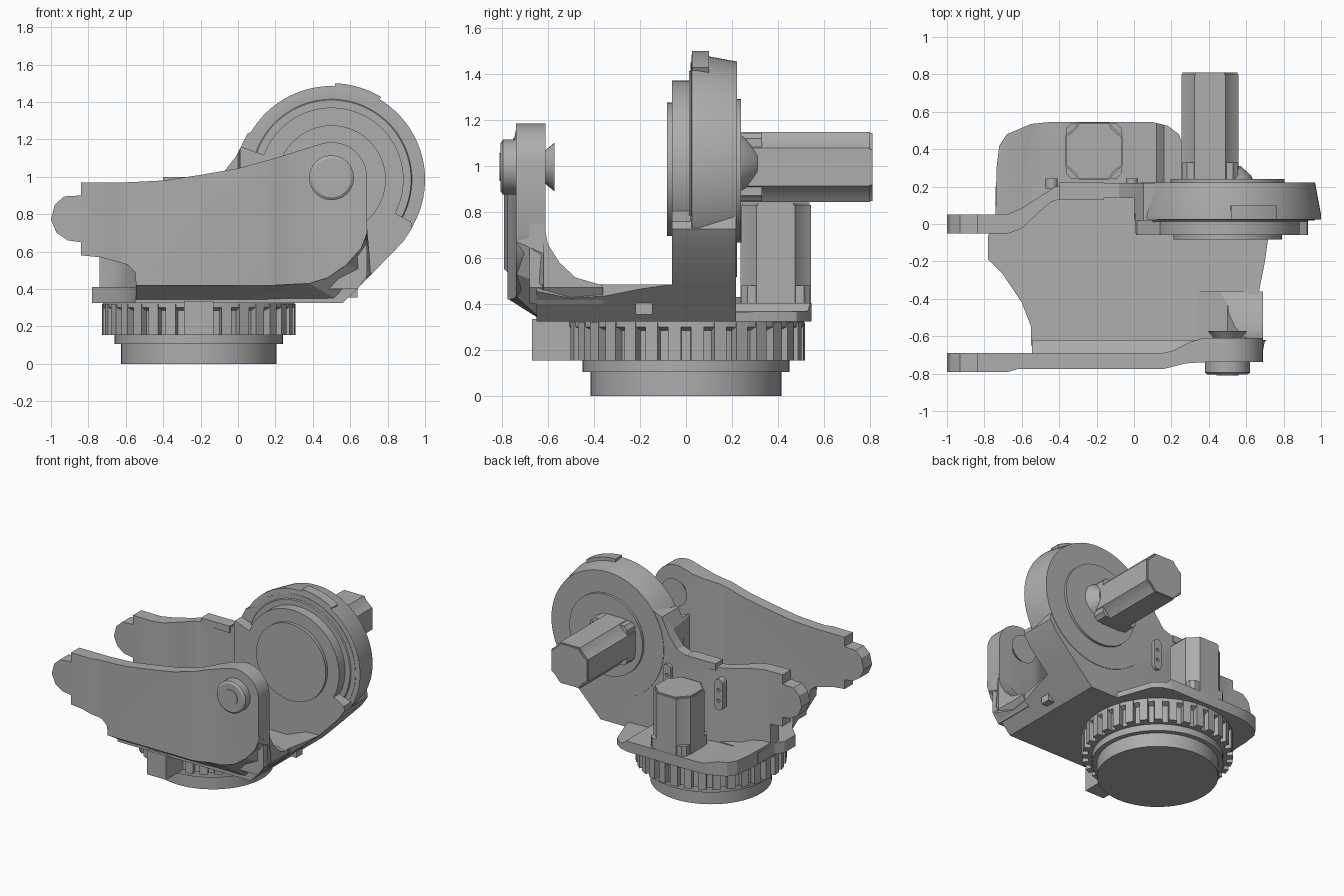
import bpy, bmesh
from math import sin, cos, radians, tau

if "Cube" in bpy.data.objects:
    bpy.data.objects.remove(bpy.data.objects["Cube"])

grey = bpy.data.materials.new("machined_grey")
grey.use_nodes = True
grey.diffuse_color = (0.42, 0.42, 0.42, 1)
grey.node_tree.nodes["Principled BSDF"].inputs["Base Color"].default_value = grey.diffuse_color
parts = []


def place(axis, u, v, t):
    """Map a flat point (u, v) at depth t along the axis to space."""
    return {"x": (t, u, v), "y": (u, t, v), "z": (u, v, t)}[axis]


def loft(name, rings):
    """Solid skin through equal rings of points, capped at both ends."""
    bm = bmesh.new()
    rows = [[bm.verts.new(p) for p in ring] for ring in rings]
    n = len(rows[0])
    for a, b in zip(rows, rows[1:]):
        for i in range(n):
            bm.faces.new((a[i], a[(i + 1) % n], b[(i + 1) % n], b[i]))
    for row in (rows[0], rows[-1]):
        bm.faces.new(row)
    bmesh.ops.recalc_face_normals(bm, faces=bm.faces)
    mesh = bpy.data.meshes.new(name)
    bm.to_mesh(mesh)
    bm.free()
    mesh.materials.append(grey)
    ob = bpy.data.objects.new(name, mesh)
    bpy.context.collection.objects.link(ob)
    parts.append(ob)
    return ob


def prism(name, axis, outline, a, b):
    return loft(name, [[place(axis, u, v, t) for u, v in outline] for t in (a, b)])


def box(name, x, y, z):
    return prism(name, "z", [(x[0], y[0]), (x[1], y[0]), (x[1], y[1]), (x[0], y[1])], *z)


def lathe(name, axis, centre, profile, n=64):
    cu, cv = centre
    return loft(name, [[place(axis, cu + r * cos(tau * i / n), cv + r * sin(tau * i / n), t)
                        for i in range(n)] for r, t in profile])


def arc(centre, r, start, end, n):
    steps = [radians(start + (end - start) * i / n) for i in range(n + 1)]
    return [(centre[0] + r * cos(a), centre[1] + r * sin(a)) for a in steps]


def sector(name, centre, r0, r1, start, end, a, b):
    ring = arc(centre, r0, start, end, 40) + arc(centre, r1, end, start, 40)
    return prism(name, "y", ring, a, b)


def carve(ob, tool, operation):
    mod = ob.modifiers.new("carve", "BOOLEAN")
    mod.operation, mod.solver, mod.object = operation, "EXACT", tool
    bpy.context.view_layer.objects.active = ob
    bpy.ops.object.modifier_apply(modifier=mod.name)
    parts.remove(tool)
    bpy.data.objects.remove(tool)


DISC = (0.5, 0.985)
HUB = (0.5, 0.995)
BASE = (-0.21, 0)
TONGUE = [(-0.84, 0.65), (-0.91, 0.66), (-0.97, 0.7), (-1, 0.77), (-0.98, 0.85),
          (-0.93, 0.895), (-0.84, 0.9), (-0.84, 0.97)]

# Turntable base with toothed ring
lathe("base_disc", "z", BASE, [(0.415, 0), (0.415, 0.105), (0.45, 0.105), (0.45, 0.16)])
lathe("ring_core", "z", BASE, [(0.475, 0.155), (0.475, 0.285), (0.512, 0.3), (0.512, 0.335)], 96)
for i in range(32):
    tooth = box("ring_tooth", (0.45, 0.516), (-0.028, 0.028), (0.155, 0.32))
    tooth.location = (*BASE, 0)
    tooth.rotation_euler.z = tau * (i + 0.5) / 32
box("ring_front_block", (-0.29, -0.13), (-0.67, -0.45), (0.155, 0.335))

# Floor between the walls, rising at its right end
floor = prism("floor", "y", [(-0.8, 0.325), (0.56, 0.325), (0.72, 0.485), (0.62, 0.485),
                             (0.45, 0.42), (-0.8, 0.41)], -0.7, 0.21)
plan = prism("floor_plan", "z", [
    (-0.74, 0.2), (-0.74, 0), (-0.78, -0.06), (-0.78, -0.19), (-0.7, -0.27), (-0.6, -0.42),
    (-0.55, -0.55), (-0.55, -0.65), (0.69, -0.65), (0.66, -0.5), (0.67, -0.35), (0.7, -0.2),
    (0.72, -0.06), (0.72, 0.2)], 0, 1)
carve(floor, plan, "INTERSECT")
box("side_stop", (0.54, 0.64), (-0.22, -0.145), (0.355, 0.415))

# Front wall: side outline limited by its bent plan
front = prism("front_wall", "y", TONGUE + [(-0.6, 0.97), (-0.4, 0.98), (-0.2, 1.01), (0, 1.045),
              (0.2, 1.1)] + arc(HUB, 0.19, 108, 8, 12) + [(0.69, 0.7), (0.66, 0.62), (0.58, 0.53),
              (0.48, 0.46), (0.38, 0.43), (0.2, 0.42), (-0.545, 0.42), (-0.55, 0.49),
              (-0.59, 0.53), (-0.74, 0.57), (-0.84, 0.58)], -0.9, -0.5)
bend = prism("front_bend", "z", [
    (-1.1, -0.79), (-0.67, -0.79), (-0.62, -0.775), (0.16, -0.775), (0.28, -0.745), (0.4, -0.738),
    (0.8, -0.738), (0.8, -0.61), (0.37, -0.61), (0.3, -0.63), (0.2, -0.68), (0.15, -0.69),
    (-1.1, -0.69)], 0, 2)
carve(front, bend, "INTERSECT")

# Sloped skirt below the front wall
lower = [(-0.545, 0.42), (0.2, 0.42), (0.38, 0.43), (0.58, 0.53), (0.68, 0.67), (0.688, 0.75),
         (0.5, 0.6), (0.2, 0.5), (-0.545, 0.48)]
under = [(-0.545, 0.325), (0.3, 0.325), (0.56, 0.325), (0.71, 0.485), (0.7, 0.62), (0.688, 0.75),
         (0.5, 0.6), (0.2, 0.46), (-0.545, 0.43)]
loft("front_skirt", [[(x, -0.77 if x < 0.19 else -0.735, z) for x, z in lower],
                     [(x, -0.62, z) for x, z in under]])
fillet = prism("front_fillet", "x", [(-0.68, 0.4), (-0.68, 0.75), (-0.617, 0.75), (-0.6, 0.66),
               (-0.55, 0.58), (-0.48, 0.515), (-0.36, 0.48), (-0.36, 0.4)], 0.3, 0.69)
carve(fillet, prism("fillet_side", "y", [(0.3, 0.4), (0.64, 0.4), (0.7, 0.485), (0.69, 0.8),
                                         (0.6, 0.7), (0.5, 0.5)], -1, 0), "INTERSECT")

# Pivot hub on the front wall
lathe("pivot_hub", "y", HUB, [(0.105, -0.805), (0.12, -0.795), (0.12, -0.7)], 24)
lathe("pivot_cap", "y", HUB, [(0.06, -0.81), (0.06, -0.8)], 32)
lathe("pivot_flare", "y", HUB, [(0.06, -0.63), (0.07, -0.615), (0.105, -0.572)], 32)

# Back wall with the joint disc outline
back = prism("back_wall", "y", TONGUE + [(-0.5, 0.965), (-0.2, 0.98), (-0.08, 1.02), (-0.01, 1.11),
             (0.05, 1.23)] + arc(DISC, 0.465, 143, -25, 50) + [(0.93, 0.725), (0.88, 0.65),
             (0.72, 0.485), (0.56, 0.325), (-0.74, 0.325), (-0.74, 0.57), (-0.84, 0.58)],
             -0.3, 0.5)
bend = prism("back_bend", "z", [
    (-1.1, -0.05), (-0.67, -0.05), (-0.6, -0.025), (-0.5, 0.07), (-0.44, 0.12), (-0.38, 0.137),
    (0, 0.14), (0.01, -0.06), (1.1, -0.06), (1.1, 0.218), (-0.32, 0.218), (-0.42, 0.2),
    (-0.6, 0.085), (-0.68, 0.05), (-1.1, 0.05)], 0, 2)
carve(back, bend, "INTERSECT")
carve(back, sector("ring_recess", DISC, 0.385, 0.7, -28, 160, -0.2, 0.02), "DIFFERENCE")

# Joint disc layers
lathe("joint_rim", "y", DISC, [(0.425, 0.012), (0.43, 0.02), (0.5, 0.025), (0.5, 0.05),
                               (0.468, 0.221)], 96)
lathe("joint_front_plate", "y", DISC, [(0.29, -0.083), (0.29, -0.05)])
lathe("joint_back_plate", "y", DISC, [(0.305, 0.2), (0.305, 0.24)])
sector("rim_lug", DISC, 0.44, 0.515, 59, 88, 0.025, 0.1)
box("wall_clip", (-0.4, -0.16), (0.13, 0.222), (0.95, 1.0))

# Rear shelf in three levels
shelf = prism("rear_shelf", "y", [(-0.75, 0.325), (0.36, 0.325), (0.36, 0.365), (0.16, 0.37),
              (0.12, 0.405), (-0.52, 0.405), (-0.62, 0.43), (-0.75, 0.43)], 0, 0.6)
plan = prism("shelf_plan", "z", [(-0.74, 0.05), (-0.735, 0.3), (-0.72, 0.42), (-0.68, 0.48),
             (-0.55, 0.535), (-0.45, 0.545), (0.1, 0.545), (0.18, 0.525), (0.24, 0.48),
             (0.34, 0.2), (0.34, 0.05)], 0, 1)
carve(shelf, plan, "INTERSECT")

# Slotted brackets on the back wall
for x in (-0.44, -0.01):
    ends = arc((x, 0.87), 0.032, 0, 180, 8) + arc((x, 0.7), 0.032, 180, 360, 8)
    bracket = prism("wall_bracket", "y", ends, 0.19, 0.242)
    for z in (0.74, 0.82):
        carve(bracket, lathe("bolt_hole", "y", (x, z), [(0.013, 0.225), (0.013, 0.3)], 12),
              "DIFFERENCE")


def motor(name, axis, cu, cv, start, end):
    """Square motor with stepped corners, face plate and end cap."""
    def outline(h, c):
        quarter = [(h, h - c), (h - c * 0.35, h - c * 0.75), (h - c * 0.75, h - c * 0.35), (h - c, h)]
        pts = []
        for k in range(4):
            for u, v in quarter:
                for _ in range(k):
                    u, v = -v, u
                pts.append((cu + u, cv + v))
        return pts
    prism(name + "_body", axis, outline(0.153, 0.07), start, end - 0.01)
    prism(name + "_face_plate", axis, outline(0.148, 0.025), start, start + 0.1)
    prism(name + "_end_cap", axis, outline(0.147, 0.07), end - 0.02, end)


motor("yaw_motor", "z", -0.215, 0.39, 0.38, 0.84)
motor("pitch_motor", "y", 0.407, 0.995, 0.23, 0.81)
lathe("motor_gear_bulge", "y", (0.51, 1.01), [(0.13, 0.23), (0.115, 0.26), (0.06, 0.31)], 32)

# Smooth the curved faces and keep the edges crisp
bpy.ops.object.select_all(action="DESELECT")
for ob in parts:
    ob.select_set(True)
bpy.context.view_layer.objects.active = parts[0]
bpy.ops.object.shade_smooth_by_angle(angle=radians(25))
